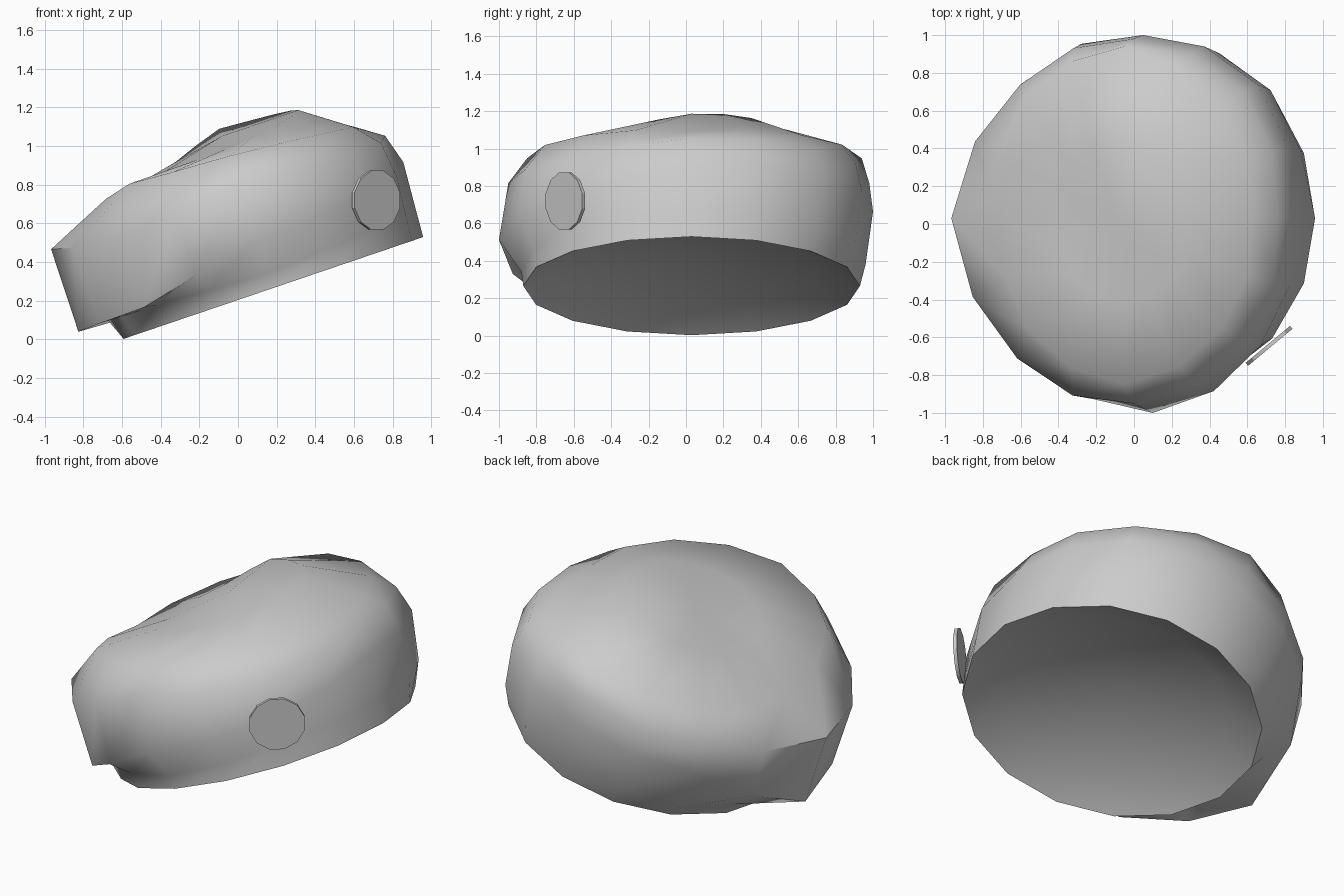
import bpy, bmesh, math
from mathutils import Matrix, Vector

if "Cube" in bpy.data.objects:
    bpy.data.objects.remove(bpy.data.objects["Cube"])

N = 16
TILT = math.atan2(0.53, 1.56)
ASPECT = .91

# Cloth profiles (scale, height) from rim to crown in the tilted frame of the rim,
# every 45 degrees: right, back right, back, back left, left, front left, front, front right
PROFILES = [
    [(.90, 0), (.91, .14), (.93, .40), (.88, .56), (.75, .64), (.46, .83)],
    [(.90, 0), (.96, .14), (1.0, .42), (.95, .57), (.83, .67), (.45, .85)],
    [(.90, 0), (.93, .12), (.97, .42), (.95, .58), (.91, .72), (.42, .87)],
    [(.90, 0), (.95, .08), (1.03, .40), (1.0, .55), (.88, .70), (.42, .78)],
    [(.90, 0), (.95, .118), (1.13, .11), (1.126, .56), (.77, .68), (.40, .75)],
    [(.90, 0), (.93, .11), (1.04, .12), (1.05, .50), (.83, .75), (.42, .75)],
    [(.90, 0), (.91, .08), (1.03, .26), (.98, .58), (.88, .72), (.45, .76)],
    [(.90, 0), (.92, .12), (.95, .28), (.95, .50), (.82, .67), (.45, .79)],
]
LINING = [[(.90, 0), (.68, .10)]] * 8
PLACE = Matrix.Translation((.183, .03, .266)) @ Matrix.Rotation(-TILT, 4, 'Y')

grey = bpy.data.materials.new("dark_grey")
grey.diffuse_color = (.57, .57, .57, 1)
grey.use_nodes = True
grey.node_tree.nodes["Principled BSDF"].inputs["Base Color"].default_value = grey.diffuse_color


def finish(name, bm, degrees):
    """Turn the bmesh into a grey, smooth-shaded object."""
    mesh = bpy.data.meshes.new(name)
    bm.to_mesh(mesh)
    bm.free()
    mesh.materials.append(grey)
    obj = bpy.data.objects.new(name, mesh)
    bpy.context.collection.objects.link(obj)
    bpy.ops.object.select_all(action='DESELECT')
    obj.select_set(True)
    bpy.context.view_layer.objects.active = obj
    bpy.ops.object.shade_smooth_by_angle(angle=math.radians(degrees))


def shell(name, profiles, top, flip=False):
    """Loft rings through the profiles and close them at a central point."""
    bm = bmesh.new()
    rings = []
    for k in range(len(profiles[0])):
        ring = []
        for i in range(N):
            a = 2 * math.pi * i / N
            p, q = profiles[i // 2][k], profiles[(i + 1) // 2 % 8][k]
            r, v = (p[0] + q[0]) / 2, (p[1] + q[1]) / 2
            ring.append(bm.verts.new((ASPECT * r * math.cos(a), r * math.sin(a), v)))
        rings.append(ring)
    peak = bm.verts.new((0, 0, top))
    for i in range(N):
        j = (i + 1) % N
        for low, high in zip(rings, rings[1:]):
            bm.faces.new((low[i], low[j], high[j], high[i]))
        bm.faces.new((rings[-1][i], rings[-1][j], peak))
    if flip:
        bmesh.ops.reverse_faces(bm, faces=bm.faces)
    bm.transform(PLACE)
    finish(name, bm, 60)


# Hat cloth and the shallow lining inside its rim
shell("beret", PROFILES, .83)
shell("lining", LINING, .17, flip=True)

# Badge: thin upright disc facing front right
bm = bmesh.new()
bmesh.ops.create_cone(bm, cap_ends=True, segments=12, radius1=.158, radius2=.158, depth=.02,
                      matrix=Matrix.Rotation(math.radians(15), 4, 'Z'))
normal = Vector((.64, -.77, 0))
bm.transform(Matrix.Translation((.715, -.645, .72)) @ normal.to_track_quat('Z', 'Y').to_matrix().to_4x4())
finish("badge", bm, 30)
